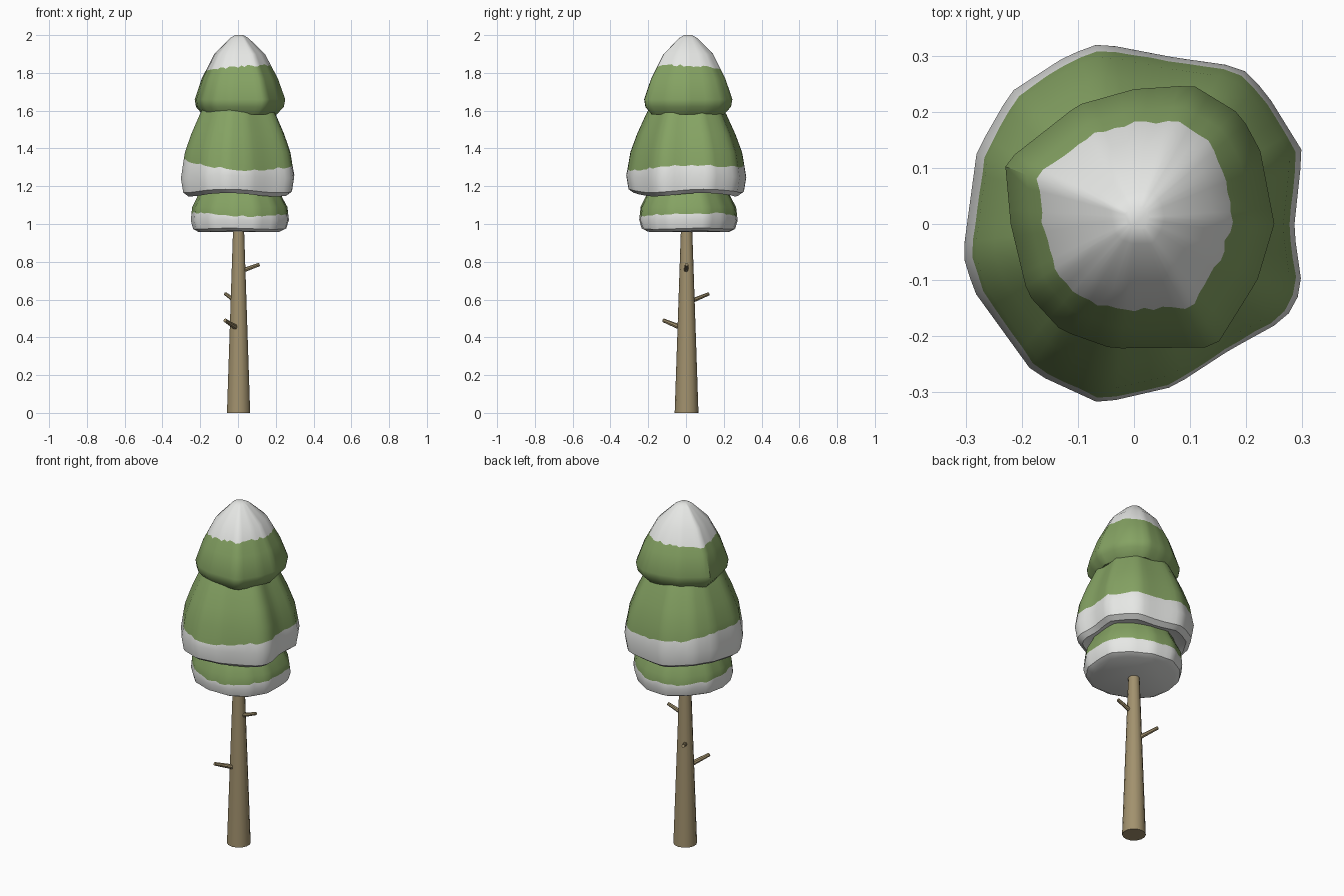
import bpy, bmesh, math, random
from mathutils import Vector

if "Cube" in bpy.data.objects:
    bpy.data.objects.remove(bpy.data.objects["Cube"])

random.seed(4)
SEG = 60


def material(name, rgb):
    m = bpy.data.materials.new(name)
    m.diffuse_color = (*rgb, 1)
    m.use_nodes = True
    m.node_tree.nodes["Principled BSDF"].inputs["Base Color"].default_value = m.diffuse_color
    return m


BARK = material("brown bark", (0.36, 0.285, 0.155))
GREEN = material("needle green", (0.235, 0.365, 0.125))
SNOW = material("snow white", (0.82, 0.83, 0.81))


def finish(bm, name, mats, angle=40):
    bmesh.ops.recalc_face_normals(bm, faces=bm.faces)
    me = bpy.data.meshes.new(name)
    bm.to_mesh(me)
    bm.free()
    ob = bpy.data.objects.new(name, me)
    bpy.context.collection.objects.link(ob)
    for m in mats:
        me.materials.append(m)
    bpy.ops.object.select_all(action='DESELECT')
    ob.select_set(True)
    bpy.context.view_layer.objects.active = ob
    bpy.ops.object.shade_smooth_by_angle(angle=math.radians(angle))
    return ob


def rod(name, a, b, r1, r2, sides):
    a, b = Vector(a), Vector(b)
    bm = bmesh.new()
    bmesh.ops.create_cone(bm, cap_ends=True, segments=sides, radius1=r1,
                          radius2=r2, depth=(b - a).length)
    q = (b - a).to_track_quat('Z', 'Y')
    for v in bm.verts:
        v.co = q @ v.co + (a + b) / 2
    return finish(bm, name, [BARK])


def ray_radius(outline, ang):
    """Distance from the centre to the outline polygon in direction ang."""
    d = Vector((math.cos(ang), math.sin(ang)))
    best = 0
    for i, p in enumerate(outline):
        p, q = Vector(p), Vector(outline[(i + 1) % len(outline)])
        e = q - p
        den = d.cross(e)
        if abs(den) < 1e-9:
            continue
        t, s = p.cross(e) / den, p.cross(d) / den
        if t > 0 and -1e-6 <= s <= 1 + 1e-6:
            best = max(best, t)
    return best


def tier(name, outline, profile, split, line, snow_below, wave=0.0, tip=None):
    """Lathe of an irregular outline; 'line' is the snow edge after ring 'split'."""
    bm = bmesh.new()
    top_z, bot_z = profile[-1][0], profile[0][0]
    columns = []
    for i in range(SEG):
        a = 2 * math.pi * i / SEG
        r = ray_radius(outline, a)
        z = line(a) + random.uniform(-0.006, 0.006)
        (z0, s0), (z1, s1) = profile[split], profile[split + 1]
        s = s0 + (s1 - s0) * (z - z0) / (z1 - z0)
        prof = profile[:split + 1] + [(z, s)] + profile[split + 1:]
        col = []
        for k, (pz, ps) in enumerate(prof):
            w = wave * math.sin(3 * a + 0.6) if k <= split else 0
            f = (pz - bot_z) / (top_z - bot_z)
            off = Vector(tip) * f ** 2 if tip else Vector((0, 0))
            col.append(bm.verts.new((r * ps * math.cos(a) + off.x,
                                     r * ps * math.sin(a) + off.y, pz + w)))
        columns.append(col)
    n = len(columns[0])
    for i in range(SEG):
        c, d = columns[i], columns[(i + 1) % SEG]
        for k in range(n - 1):
            f = bm.faces.new((c[k], d[k], d[k + 1], c[k + 1]))
            f.material_index = int((k <= split) == snow_below)
    low = bm.faces.new([c[0] for c in columns])
    high = bm.faces.new([c[-1] for c in columns])
    low.material_index = int(snow_below)
    high.material_index = int(not snow_below)
    return finish(bm, name, [GREEN, SNOW])


# Trunk and stub branches
rod("trunk", (0.003, 0.003, 0), (0.003, 0.003, 1.0), 0.063, 0.029, 14)
rod("branch_right", (0.02, 0.0, 0.752), (0.114, 0.003, 0.786), 0.012, 0.009, 8)
rod("branch_back", (-0.015, 0.03, 0.593), (-0.066, 0.12, 0.63), 0.012, 0.009, 8)
rod("branch_front", (-0.012, -0.03, 0.453), (-0.068, -0.12, 0.49), 0.014, 0.010, 8)

# Bottom tier: snow along the lower rim and underneath
tier("bottom_foliage",
     [(0.27, 0.02), (0.265, 0.11), (0.19, 0.2), (0.08, 0.265), (-0.05, 0.275),
      (-0.16, 0.21), (-0.235, 0.11), (-0.25, 0), (-0.23, -0.11), (-0.15, -0.2),
      (-0.03, -0.248), (0.1, -0.24), (0.2, -0.18), (0.262, -0.09)],
     [(0.96, 0.84), (0.975, 0.95), (1.02, 1.0), (1.09, 0.97), (1.14, 0.87), (1.22, 0.75)],
     2, lambda a: 1.05 + 0.008 * math.sin(2 * a + 1), True, 0.003)

# Middle tier: wide snow band on the lower rim
tier("middle_foliage",
     [(0.3, 0.13), (0.235, 0.235), (0.19, 0.28), (0.07, 0.297), (-0.06, 0.322),
      (-0.12, 0.3), (-0.22, 0.235), (-0.28, 0.13), (-0.305, -0.055),
      (-0.285, -0.12), (-0.18, -0.265), (-0.06, -0.32), (0.07, -0.29),
      (0.17, -0.225), (0.27, -0.17), (0.3, -0.115), (0.285, -0.01)],
     [(1.17, 0.7), (1.155, 0.87), (1.175, 0.96), (1.25, 1.0), (1.38, 0.93),
      (1.475, 0.82), (1.58, 0.67), (1.63, 0.58)],
     3, lambda a: 1.312 + 0.02 * math.cos(a - 2.7) + 0.015 * math.cos(2 * a), True, 0.009)

# Top tier: snow cap on the tip
tier("top_foliage",
     [(0.25, 0), (0.225, 0.13), (0.19, 0.195), (0.105, 0.247), (0, 0.24),
      (-0.1, 0.212), (-0.23, 0.11), (-0.22, 0), (-0.19, -0.125),
      (-0.13, -0.19), (-0.04, -0.222), (0.145, -0.22), (0.22, -0.1)],
     [(1.59, 0.6), (1.58, 0.82), (1.62, 0.97), (1.66, 1.0), (1.77, 0.84),
      (1.90, 0.56), (1.985, 0.2), (2.0, 0.09)],
     4, lambda a: 1.825 + 0.016 * math.cos(a + 0.5), False, 0.0, (0.005, 0.01))
